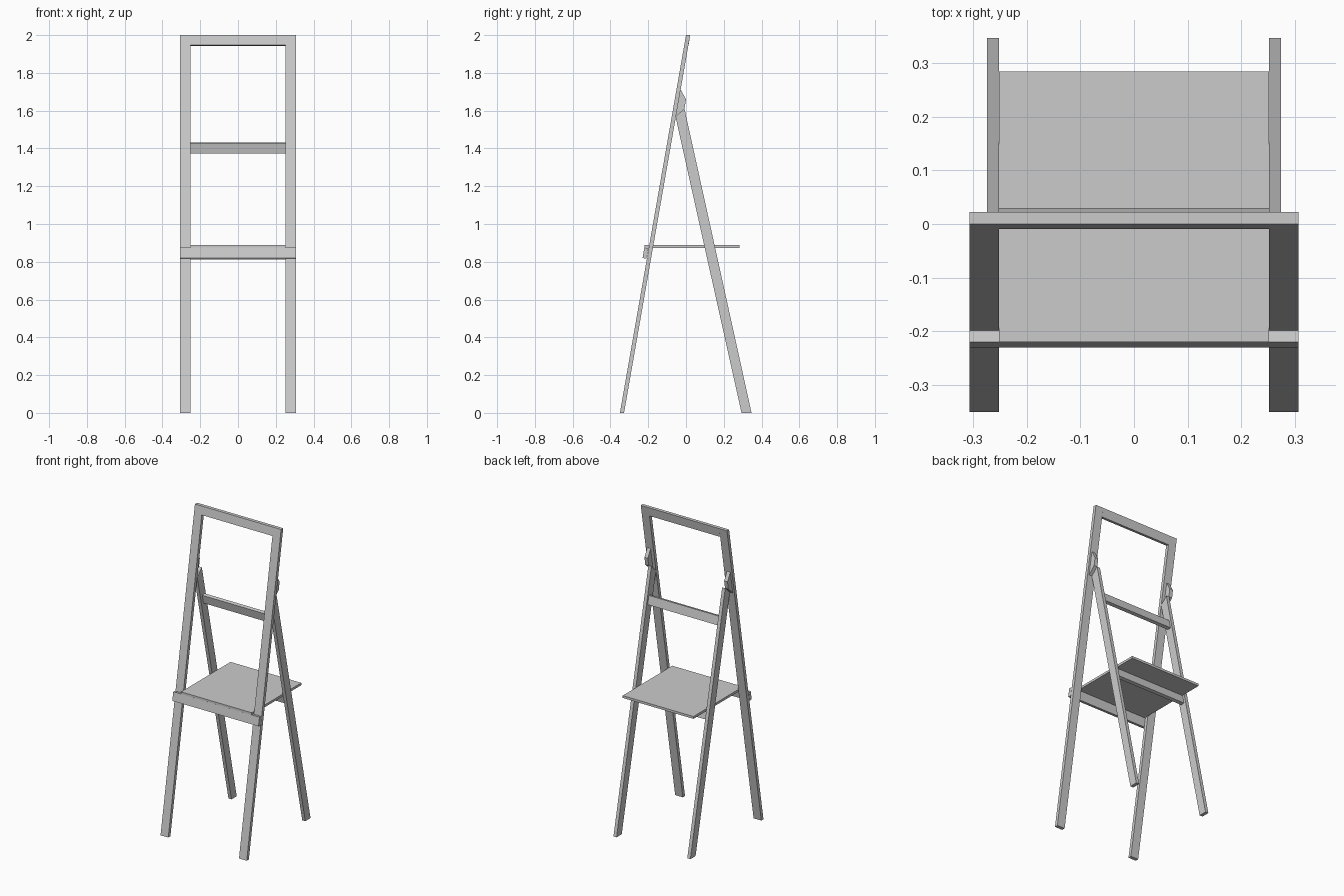
import bpy
import bmesh
from mathutils import Vector

if "Cube" in bpy.data.objects:
    bpy.data.objects.remove(bpy.data.objects["Cube"])

grey = bpy.data.materials.new("light_grey")
grey.use_nodes = True
grey.diffuse_color = (0.6, 0.6, 0.6, 1)
grey.node_tree.nodes["Principled BSDF"].inputs["Base Color"].default_value = (0.6, 0.6, 0.6, 1)


def extrude(name, profile, x0, x1):
    """Extrude a side profile of (y, z) points from x0 to x1."""
    bm = bmesh.new()
    face = bm.faces.new([bm.verts.new((x0, y, z)) for y, z in profile])
    new = bmesh.ops.extrude_face_region(bm, geom=[face])["geom"]
    bmesh.ops.translate(bm, vec=(x1 - x0, 0, 0),
                        verts=[v for v in new if isinstance(v, bmesh.types.BMVert)])
    bmesh.ops.recalc_face_normals(bm, faces=bm.faces)
    mesh = bpy.data.meshes.new(name)
    bm.to_mesh(mesh)
    bm.free()
    mesh.materials.append(grey)
    obj = bpy.data.objects.new(name, mesh)
    bpy.context.collection.objects.link(obj)
    return obj


def slat(corner, up, normal, height, depth):
    """Tilted rectangle: corner, direction along its face, depth direction."""
    c = Vector(corner)
    u, n = Vector(up).normalized() * height, Vector(normal).normalized() * depth
    return [c, c + u, c + u + n, c + n]


def pair(name, profile, x0, x1):
    """Matching parts on the left (+x) and right (-x)."""
    extrude("left_" + name, profile, x0, x1)
    extrude("right_" + name, profile, -x1, -x0)


INNER, OUTER = 0.252, 0.307

# Leaning front frame
pair("front_leg", [(-0.35, 0), (-0.328, 0), (0.022, 2), (0, 2)], INNER, OUTER)
extrude("top_rail", [(-0.009, 1.947), (0.013, 1.943), (0.022, 2), (0, 2)], -INNER, INNER)
extrude("front_rail", slat((-0.23, 0.82), (0.175, 1), (1, -0.175), 0.056, 0.022),
        -OUTER, OUTER)

# Rear legs and their hinge blocks
pair("rear_leg", [(0.294, 0), (0.347, 0), (-0.008, 1.61), (-0.055, 1.566)], INNER, 0.274)
pair("hinge_block", [(-0.055, 1.566), (-0.008, 1.61), (0, 1.66), (-0.033, 1.72)], 0.272, 0.296)

# Cross rungs between the rear legs
for name, y, z in (("upper_rung", 0.03, 1.378), ("lower_rung", 0.152, 0.818)):
    extrude(name, slat((y, z), (-0.22, 1), (-1, -0.22), 0.056, 0.022), -INNER, INNER)

# Flat seat
extrude("seat", [(-0.22, 0.874), (0.284, 0.874), (0.284, 0.889), (-0.22, 0.889)],
        -INNER, INNER)
